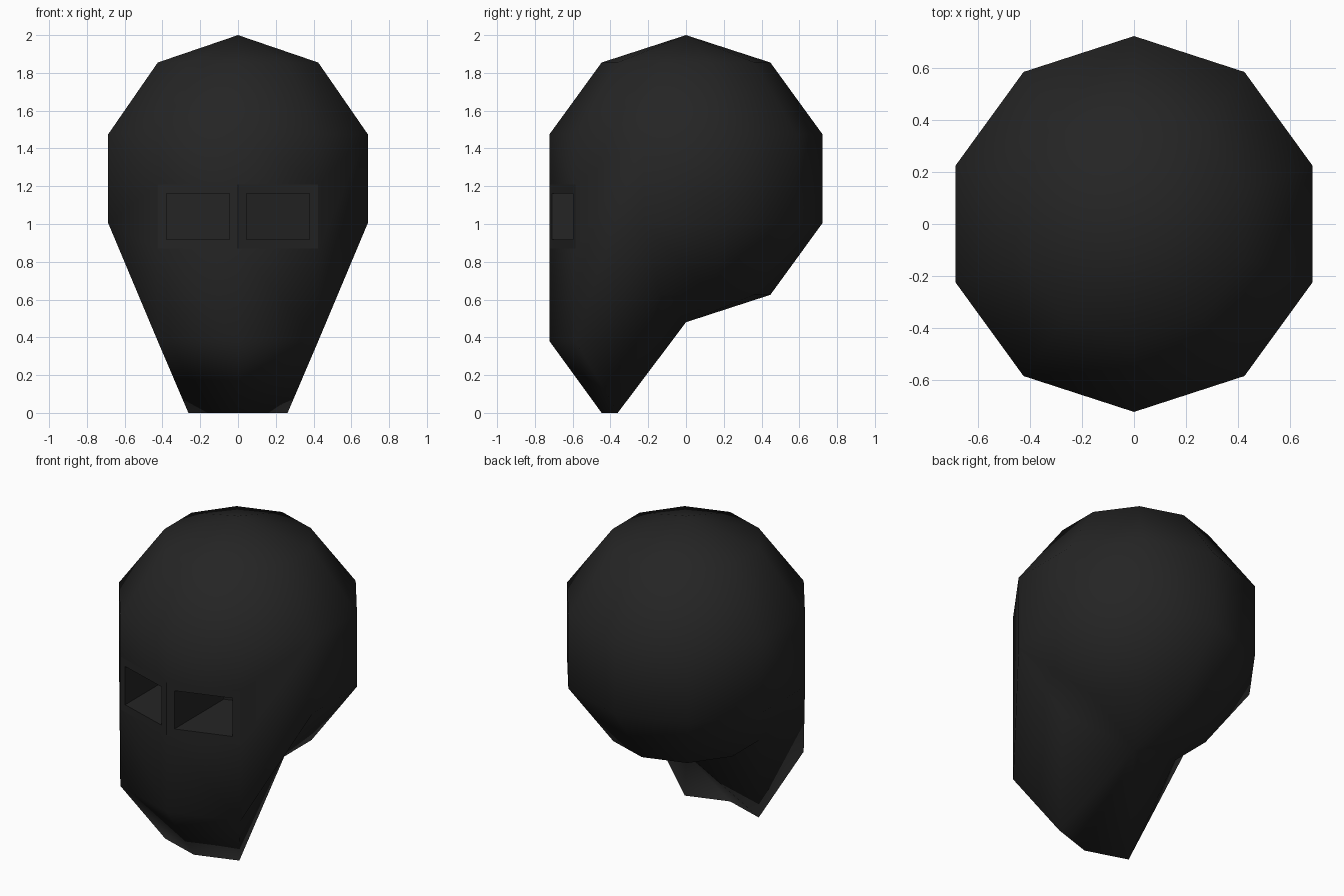
import bpy, bmesh
from mathutils import Vector

default = bpy.data.objects.get("Cube")
if default:
    bpy.data.objects.remove(default, do_unlink=True)

RADIUS = 0.76
CENTRE = 2 - RADIUS
JAW_DROP = CENTRE - RADIUS * 0.809

# near-black coat
black = bpy.data.materials.new("near_black")
black.use_nodes = True
colour = (0.018, 0.018, 0.018, 1)
black.diffuse_color = colour
black.node_tree.nodes["Principled BSDF"].inputs["Base Color"].default_value = colour

# faceted ball for the skull
bm = bmesh.new()
bmesh.ops.create_uvsphere(bm, u_segments=10, v_segments=5, radius=RADIUS)
bmesh.ops.translate(bm, verts=bm.verts, vec=(0, 0, CENTRE))

# jaw: pull the three front columns of the lower rings straight down
for v in bm.verts:
    ring = Vector((v.co.x, v.co.y)).length
    if v.co.z < CENTRE and ring > 0.1 and -v.co.y > 0.7 * ring:
        v.co.z -= JAW_DROP

for f in bm.faces:
    f.smooth = True


def front_panels():
    """The upright faces on either side of the nose line."""
    bm.normal_update()
    return [f for f in bm.faces if f.normal.y < -0.9 and abs(f.normal.z) < 0.1]


# cut a brow line and a cheek line across the face
for height in (0.87, 1.21):
    faces = front_panels()
    edges = {e for f in faces for e in f.edges}
    bmesh.ops.bisect_plane(bm, geom=faces + list(edges), dist=0.0001,
                           plane_co=(0, 0, height), plane_no=(0, 0, 1))

# eye sockets: inset each middle panel, then push it straight back
eyes = [f for f in front_panels() if 0.9 < f.calc_center_median().z < 1.2]
rims = bmesh.ops.inset_individual(bm, faces=eyes, thickness=0.067)["faces"]
for f in rims:
    f.smooth = False
for eye in eyes:
    outline = set(eye.edges)
    grown = bmesh.ops.extrude_discrete_faces(bm, faces=[eye])["faces"][0]
    bmesh.ops.translate(bm, verts=grown.verts, vec=(0, 0.5, 0))
    grown.smooth = False
    for e in grown.edges:
        for f in e.link_faces:
            f.smooth = False

mesh = bpy.data.meshes.new("head")
bm.to_mesh(mesh)
bm.free()
mesh.materials.append(black)
head = bpy.data.objects.new("head", mesh)
bpy.context.collection.objects.link(head)
